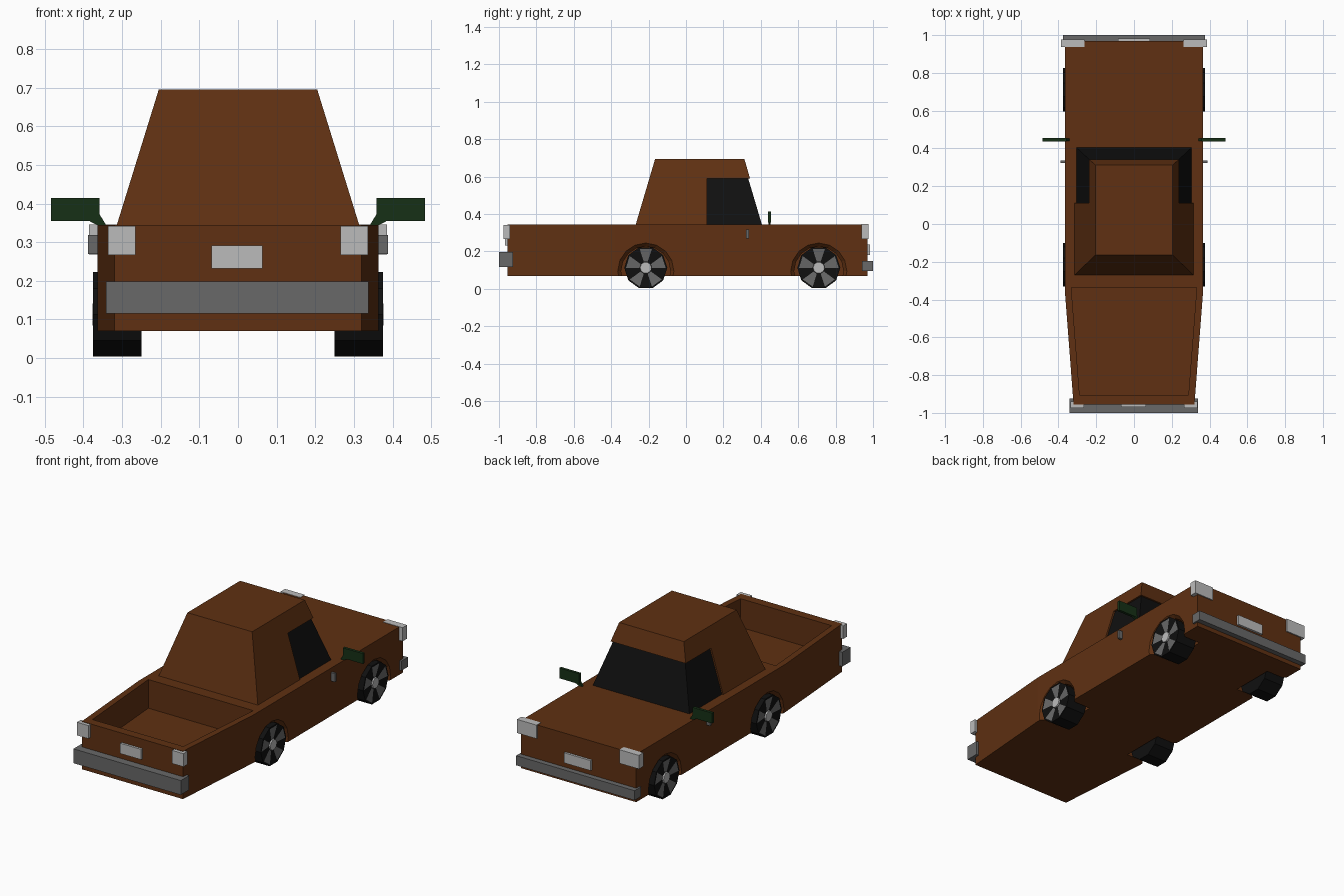
import bpy, bmesh
from math import sin, cos, pi
from mathutils import Vector

if "Cube" in bpy.data.objects:
    bpy.data.objects.remove(bpy.data.objects["Cube"])


def material(name, r, g, b):
    m = bpy.data.materials.new(name)
    m.diffuse_color = (r, g, b, 1)
    m.use_nodes = True
    m.node_tree.nodes["Principled BSDF"].inputs["Base Color"].default_value = m.diffuse_color
    return m


BROWN = material("brown_paint", 0.115, 0.03, 0.006)
BLACK = material("black", 0.005, 0.005, 0.005)
GREEN = material("dark_green", 0.008, 0.03, 0.008)
STEEL = material("dark_grey", 0.14, 0.14, 0.14)
LIGHT = material("light_grey", 0.5, 0.5, 0.5)


def finish(name, bm, *mats):
    bmesh.ops.recalc_face_normals(bm, faces=bm.faces)
    me = bpy.data.meshes.new(name)
    bm.to_mesh(me)
    bm.free()
    for m in mats:
        me.materials.append(m)
    ob = bpy.data.objects.new(name, me)
    bpy.context.collection.objects.link(ob)
    return ob


def loft(name, rings, *mats, clip=None):
    """Solid through rings of equal point count, optionally cut by a plane."""
    bm = bmesh.new()
    loops = [[bm.verts.new(p) for p in r] for r in rings]
    n = len(loops[0])
    for a, b in zip(loops, loops[1:]):
        for i in range(n):
            bm.faces.new((a[i], a[(i + 1) % n], b[(i + 1) % n], b[i]))
    bm.faces.new(loops[0])
    bm.faces.new(loops[-1])
    if clip:
        geom = bm.verts[:] + bm.edges[:] + bm.faces[:]
        res = bmesh.ops.bisect_plane(bm, geom=geom, plane_co=clip[0],
                                     plane_no=clip[1], clear_outer=True)
        cut = [e for e in res["geom_cut"] if isinstance(e, bmesh.types.BMEdge)]
        bmesh.ops.edgeloop_fill(bm, edges=cut)
    return finish(name, bm, *mats)


def plan(points, z):
    """Symmetric plan outline from right-hand half points."""
    return [(x, y, z) for x, y in points] + [(-x, y, z) for x, y in reversed(points)]


def box(name, x, y, z, mat):
    pts = [(x[0], y[0]), (x[1], y[0]), (x[1], y[1]), (x[0], y[1])]
    return loft(name, [[(a, b, h) for a, b in pts] for h in z], mat)


def circle(x, y, z, r, n, turn=0.0):
    return [(x, y + r * cos(2 * pi * i / n + turn), z + r * sin(2 * pi * i / n + turn))
            for i in range(n)]


def cut(ob, cutter):
    mod = ob.modifiers.new("cut", "BOOLEAN")
    mod.operation = "DIFFERENCE"
    mod.solver = "EXACT"
    mod.object = cutter
    cutter.hide_render = True
    cutter.hide_viewport = True
    cutter.display_type = "WIRE"


# Body with tapered tail
outline = [(0.32, -0.955), (0.364, -0.38), (0.364, 0.97)]
body = loft("body", [plan(outline, 0.07), plan(outline, 0.344)], BROWN)

# Open cargo bed
bed = [(0.288, -0.905), (0.332, -0.337)]
cut(body, loft("bed_cutter", [plan(bed, 0.18), plan(bed, 0.5)], BROWN))

# Wheels, wheel wells
AXLES = {"rear": -0.215, "front": 0.71}
SIDES = {"left": -1, "right": 1}
N = 10


def wheel(name, s, y):
    bm = bmesh.new()
    zc = 0.113
    spec = [(0.25, 0.1), (0.25, 0.115), (0.375, 0.115), (0.375, 0.106), (0.368, 0.034)]
    loops = [[bm.verts.new(p) for p in circle(s * x, y, zc, r, N, pi / 2 + pi / N)]
             for x, r in spec]
    for k, (a, b) in enumerate(zip(loops, loops[1:])):
        for i in range(N):
            f = bm.faces.new((a[i], a[(i + 1) % N], b[(i + 1) % N], b[i]))
            f.material_index = 1 if k == 3 and i % 2 else 0
    bm.faces.new(loops[0])
    bm.faces.new(loops[-1])
    finish(name, bm, BLACK, STEEL)
    loft(name + "_hub", [circle(s * 0.36, y, zc, 0.033, N),
                         circle(s * 0.376, y, zc, 0.03, N)], LIGHT)


for end, y in AXLES.items():
    for side, s in SIDES.items():
        wheel(f"{end}_{side}_wheel", s, y)
        rings = [circle(s * x, y, 0.095, r, 16)
                 for x, r in ((0.24, 0.132), (0.345, 0.132), (0.37, 0.156))]
        cut(body, loft(f"{end}_{side}_well_cutter", rings, BROWN))


# Cab: dark glass core, painted rear half and roof cap
def cab_rings(d):
    low = [(0.315 - d, -0.27 + d), (0.315 - d, 0.415 - d)]
    top = [(0.205 - d, -0.165 + d), (0.205 - d, 0.312 - d)]
    return [plan(low, 0.34), plan(top, 0.695 - d)]


loft("windows", cab_rings(0.008), BLACK)
loft("cab_rear", cab_rings(0), BROWN, clip=(Vector((0, 0.112, 0)), Vector((0, 1, 0))))
loft("cab_roof", cab_rings(0), BROWN, clip=(Vector((0, 0, 0.59)), Vector((0, 0, -1))))

# Bumpers and plates
box("tail_bumper", (-0.342, 0.338), (-1.0, -0.925), (0.116, 0.198), STEEL)
box("nose_bumper", (-0.375, 0.375), (0.942, 1.0), (0.095, 0.15), STEEL)
box("tail_plate", (-0.068, 0.064), (-0.968, -0.95), (0.232, 0.291), LIGHT)
box("nose_plate", (-0.085, 0.085), (0.965, 0.983), (0.18, 0.238), LIGHT)

# Lights, handles and mirrors on both sides
for side, s in SIDES.items():
    box(f"{side}_tail_light", (s * 0.265, s * 0.337), (-0.975, -0.94), (0.267, 0.342), LIGHT)
    box(f"{side}_headlight", (s * 0.262, s * 0.386), (0.937, 0.977), (0.268, 0.346), LIGHT)
    box(f"{side}_door_handle", (s * 0.36, s * 0.388), (0.322, 0.336), (0.27, 0.318), STEEL)
    box(f"{side}_mirror", (s * 0.358, s * 0.484), (0.438, 0.454), (0.355, 0.414), GREEN)
    arm = [(0.34, 0.342), (0.36, 0.342), (0.395, 0.36), (0.36, 0.375)]
    loft(f"{side}_mirror_arm", [[(s * x, y, z) for x, z in arm] for y in (0.44, 0.452)], GREEN)
